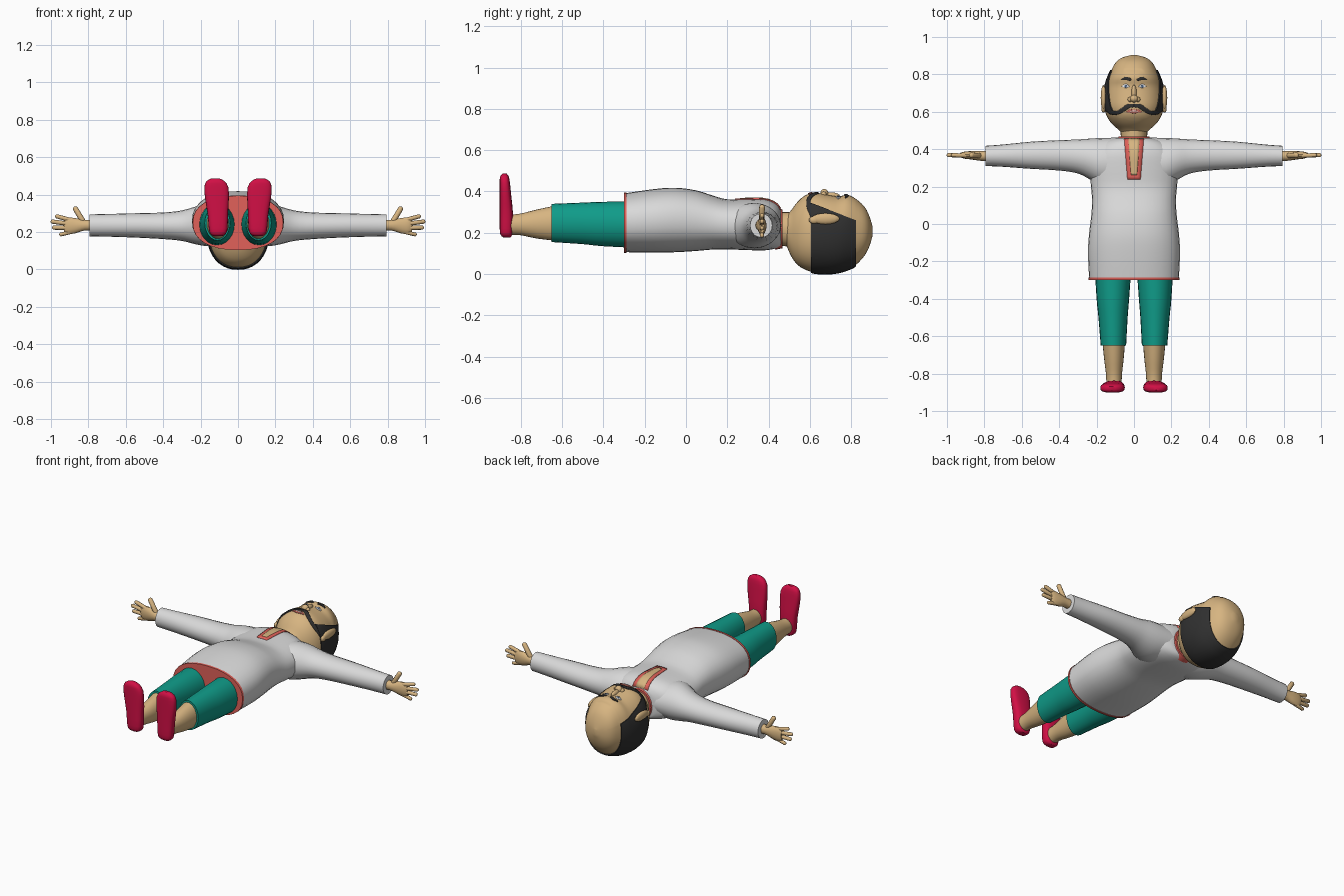
import bpy, bmesh, math
from mathutils import Vector
from mathutils.bvhtree import BVHTree

if "Cube" in bpy.data.objects:
    bpy.data.objects.remove(bpy.data.objects["Cube"])


def material(name, *rgb):
    m = bpy.data.materials.new(name)
    m.use_nodes = True
    m.diffuse_color = (*rgb, 1)
    m.node_tree.nodes["Principled BSDF"].inputs["Base Color"].default_value = (*rgb, 1)
    return m


SKIN = material("skin", .68, .46, .22)
CLOTH = material("white_cloth", .7, .7, .7)
TEAL = material("teal_cloth", .005, .33, .25)
CRIMSON = material("crimson_shoe", .64, .005, .06)
TRIM = material("red_trim", .75, .12, .1)
HAIR = material("black_hair", .03, .03, .03)
LIP = material("lip_red", .62, .16, .12)
EYE = material("eye_white", .8, .8, .8)
IRIS = material("iris_blue", .06, .12, .25)


def finish(name, bm, *mats):
    bmesh.ops.recalc_face_normals(bm, faces=bm.faces)
    mesh = bpy.data.meshes.new(name)
    bm.to_mesh(mesh)
    bm.free()
    ob = bpy.data.objects.new(name, mesh)
    bpy.context.collection.objects.link(ob)
    for m in mats:
        mesh.materials.append(m)
    bpy.ops.object.select_all(action='DESELECT')
    ob.select_set(True)
    bpy.context.view_layer.objects.active = ob
    bpy.ops.object.shade_smooth_by_angle(angle=math.radians(40))
    return ob


def refine(rows, steps):
    """Smooth interpolation through a short list of tuples."""
    out = []
    for i in range(len(rows) - 1):
        p0, p1, p2, p3 = (rows[min(max(i + k, 0), len(rows) - 1)] for k in (-1, 0, 1, 2))
        for s in range(steps):
            t = s / steps
            out.append([b + t / 2 * (c - a + t * (2 * a - 5 * b + 4 * c - d + t * (3 * (b - c) + d - a)))
                        for a, b, c, d in zip(p0, p1, p2, p3)])
    return out + [list(rows[-1])]


def loft_mesh(axis, rows, sides=24, power=2.0, steps=3, mirror=1):
    """Rows are (position, low u, high u, low v, high v) along the axis."""
    bm = bmesh.new()
    rings = []
    for t, u0, u1, v0, v1 in refine(rows, steps):
        ring = []
        for k in range(sides):
            a = math.tau * k / sides
            c, s = math.cos(a), math.sin(a)
            u = (u0 + u1) / 2 + (u1 - u0) / 2 * math.copysign(abs(c) ** (2 / power), c)
            v = (v0 + v1) / 2 + (v1 - v0) / 2 * math.copysign(abs(s) ** (2 / power), s)
            x, y, z = {'x': (t, u, v), 'y': (u, t, v), 'z': (u, v, t)}[axis]
            ring.append(bm.verts.new((x * mirror, y, z)))
        rings.append(ring)
    for a, b in zip(rings, rings[1:]):
        for k in range(sides):
            j = (k + 1) % sides
            bm.faces.new((a[k], a[j], b[j], b[k]))
    bm.faces.new(rings[0])
    bm.faces.new(rings[-1])
    return bm


def loft(name, mat, axis, rows, **kw):
    return finish(name, loft_mesh(axis, rows, **kw), mat)


def ellipsoid(name, mat, centre, radii):
    bm = bmesh.new()
    bmesh.ops.create_uvsphere(bm, u_segments=16, v_segments=10, radius=1)
    for v in bm.verts:
        v.co = Vector(centre) + Vector(a * b for a, b in zip(v.co, radii))
    return finish(name, bm, mat)


def ribbon(name, mat, tree, path, lift=.001, steps=5):
    """Thin plate following (x, y, width) points, laid on a surface from above."""
    bm = bmesh.new()
    pts = refine(path, steps)
    rows = []
    for i, (x, y, w) in enumerate(pts):
        a, b = pts[max(i - 1, 0)], pts[min(i + 1, len(pts) - 1)]
        side = Vector((a[1] - b[1], b[0] - a[0], 0)).normalized()
        row = []
        for k in range(-2, 3):
            p = Vector((x, y, 1)) + side * w * k / 4
            hit = tree.ray_cast(p, Vector((0, 0, -1)))[0]
            if hit is None:
                hit = tree.find_nearest(Vector((p.x, p.y, .25)))[0]
            row.append(bm.verts.new(hit + Vector((0, 0, lift))))
        rows.append(row)
    for a, b in zip(rows, rows[1:]):
        for k in range(4):
            bm.faces.new((a[k], a[k + 1], b[k + 1], b[k]))
    ob = finish(name, bm, mat)
    mod = ob.modifiers.new("thickness", 'SOLIDIFY')
    mod.thickness = .008
    mod.offset = 0
    return ob


def sym(rows):
    """Rows (position, half width, low, high) centred on x = 0."""
    return [(t, -h, h, a, b) for t, h, a, b in rows]


# Head, with the hair cut into its back and sides
bm = loft_mesh('y', sym([
    (.49, .07, .13, .29), (.51, .09, .085, .31), (.54, .122, .045, .35), (.58, .147, .02, .383),
    (.63, .16, .006, .393), (.69, .16, .004, .383), (.74, .152, .01, .376), (.78, .14, .022, .384),
    (.82, .122, .042, .366), (.865, .097, .09, .325), (.89, .062, .14, .275), (.904, .012, .19, .225)]),
    sides=40, power=2.2, steps=3)
hairline = (Vector((0, .6, .345)), Vector((0, .085, .22)))
for co, no in ((Vector((0, .605, 0)), Vector((0, 1, 0))), (Vector((0, .82, 0)), Vector((0, 1, 0))), hairline):
    bmesh.ops.bisect_plane(bm, geom=bm.verts[:] + bm.edges[:] + bm.faces[:], plane_co=co, plane_no=no)
bmesh.ops.recalc_face_normals(bm, faces=bm.faces)
head_tree = BVHTree.FromBMesh(bm)
hair = [f for f in bm.faces if .605 < f.calc_center_median().y < .82
        and (f.calc_center_median() - hairline[0]).dot(hairline[1]) < 0]
for f in hair:
    f.material_index = 1
rim = bmesh.ops.inset_region(bm, faces=hair, thickness=.001, depth=.006, use_even_offset=True)
for f in rim["faces"]:
    f.material_index = 1
finish("head", bm, SKIN, HAIR)
loft("neck", SKIN, 'y', sym([(.4, .075, .14, .3), (.46, .07, .137, .3), (.52, .075, .13, .3)]))

# Face
ellipsoid("nose_tip", SKIN, (0, .67, .39), (.022, .02, .022))
ellipsoid("nose_bridge", SKIN, (0, .7, .378), (.014, .045, .018))
ribbon("mouth", LIP, head_tree, [(-.04, .6, .004), (-.02, .604, .018), (0, .602, .02), (.02, .604, .018), (.04, .6, .004)])
ribbon("teeth", EYE, head_tree, [(-.022, .604, .002), (0, .604, .006), (.022, .604, .002)], lift=.002)
for s, side in ((1, "left"), (-1, "right")):
    ellipsoid(side + "_nostril", SKIN, (s * .021, .666, .385), (.013, .014, .014))
    ellipsoid(side + "_ear", SKIN, (s * .163, .675, .268), (.015, .068, .027))
    ellipsoid(side + "_ear_lobe", SKIN, (s * .163, .62, .262), (.012, .025, .018))
    ribbon(side + "_eyebrow", HAIR, head_tree, [(s * .016, .77, .012), (s * .04, .778, .016), (s * .066, .772, .006)])
    ribbon(side + "_eye", EYE, head_tree, [(s * .024, .735, .002), (s * .044, .738, .022), (s * .064, .735, .002)])
    ribbon(side + "_iris", IRIS, head_tree, [(s * .037, .737, .004), (s * .044, .737, .015), (s * .051, .737, .004)], lift=.003)
    ribbon(side + "_moustache", HAIR, head_tree, [
        (0, .633, .016), (s * .03, .63, .022), (s * .06, .61, .022), (s * .09, .595, .019),
        (s * .12, .597, .02), (s * .14, .615, .024)])

# Long shirt
body = [(-.29, .24, .106, .392), (-.15, .246, .104, .412), (-.05, .24, .106, .418), (.05, .228, .112, .405),
        (.13, .224, .119, .38), (.2, .23, .12, .362), (.3, .235, .116, .363), (.38, .22, .115, .362),
        (.435, .17, .124, .342), (.46, .1, .135, .31)]
bm = loft_mesh('y', sym(body), sides=32, power=2.3)
shirt_tree = BVHTree.FromBMesh(bm)
finish("shirt_body", bm, CLOTH)
loft("shirt_hem", TRIM, 'y', sym([(-.3, .242, .103, .394), (-.287, .243, .103, .395)]), sides=32, power=2.3, steps=1)
loft("collar", TRIM, 'y', sym([(.43, .1, .118, .325), (.468, .082, .125, .312)]), sides=28, steps=1)
ribbon("neck_trim", TRIM, shirt_tree, [(0, .455, .105), (0, .35, .088), (0, .238, .07)])
ribbon("neck_opening", SKIN, shirt_tree, [(0, .457, .06), (0, .35, .046), (0, .262, .032)], lift=.003)

# Hips inside the shirt hem
loft("trouser_hips", TEAL, 'y', sym([(-.296, .222, .122, .378), (-.2, .21, .13, .37)]), sides=32, power=2.3, steps=1)

for s, side in ((1, "left"), (-1, "right")):
    # Sleeves
    loft(side + "_sleeve", CLOTH, 'x', [
        (.08, .19, .462, .13, .34), (.17, .2, .46, .125, .345), (.23, .235, .457, .135, .335), (.3, .27, .452, .152, .315),
        (.4, .286, .448, .162, .304), (.55, .295, .44, .17, .3), (.7, .306, .425, .175, .296),
        (.795, .31, .418, .177, .294)], mirror=s, sides=20)

    # Hands
    loft(side + "_palm", SKIN, 'x', [
        (.76, .335, .392, .205, .265), (.82, .338, .39, .207, .265), (.87, .345, .39, .192, .275),
        (.91, .35, .386, .188, .278), (.93, .358, .38, .2, .268)], mirror=s, sides=14)
    for label, x0, x1, z0, z1, r in (
            ("thumb", .825, .868, .25, .322, .015), ("index_finger", .89, .966, .262, .283, .012),
            ("middle_finger", .9, .99, .243, .255, .012), ("ring_finger", .9, .982, .222, .223, .012),
            ("little_finger", .88, .945, .203, .187, .011)):
        bm = bmesh.new()
        bmesh.ops.create_uvsphere(bm, u_segments=10, v_segments=8, radius=r)
        a, b = Vector((s * x0, .366, z0)), Vector((s * x1, .368, z1))
        turn = (b - a).to_track_quat('Z', 'Y')
        for v in bm.verts:
            v.co = turn @ v.co + (b if v.co.z > .0001 else a)
        finish(side + "_" + label, bm, SKIN)

    # Legs
    loft(side + "_trouser_leg", TEAL, 'y', [
        (-.65, .042, .178, .155, .34), (-.5, .034, .19, .145, .346), (-.4, .026, .2, .135, .35),
        (-.2, .012, .212, .125, .352)], mirror=s)
    loft(side + "_calf", SKIN, 'y', [
        (-.85, .066, .148, .19, .288), (-.8, .064, .15, .188, .293), (-.72, .055, .16, .172, .313),
        (-.62, .047, .17, .16, .334)], mirror=s)

    # Shoes
    loft(side + "_shoe", CRIMSON, 'z', [
        (.178, .085, .13, -.885, -.85), (.19, .065, .148, -.898, -.842), (.22, .056, .156, -.902, -.838),
        (.3, .053, .163, -.902, -.838), (.38, .049, .176, -.902, -.846), (.44, .052, .18, -.902, -.852),
        (.472, .072, .168, -.9, -.858), (.486, .1, .142, -.888, -.868)], mirror=s, power=2.8, steps=2, sides=20)
